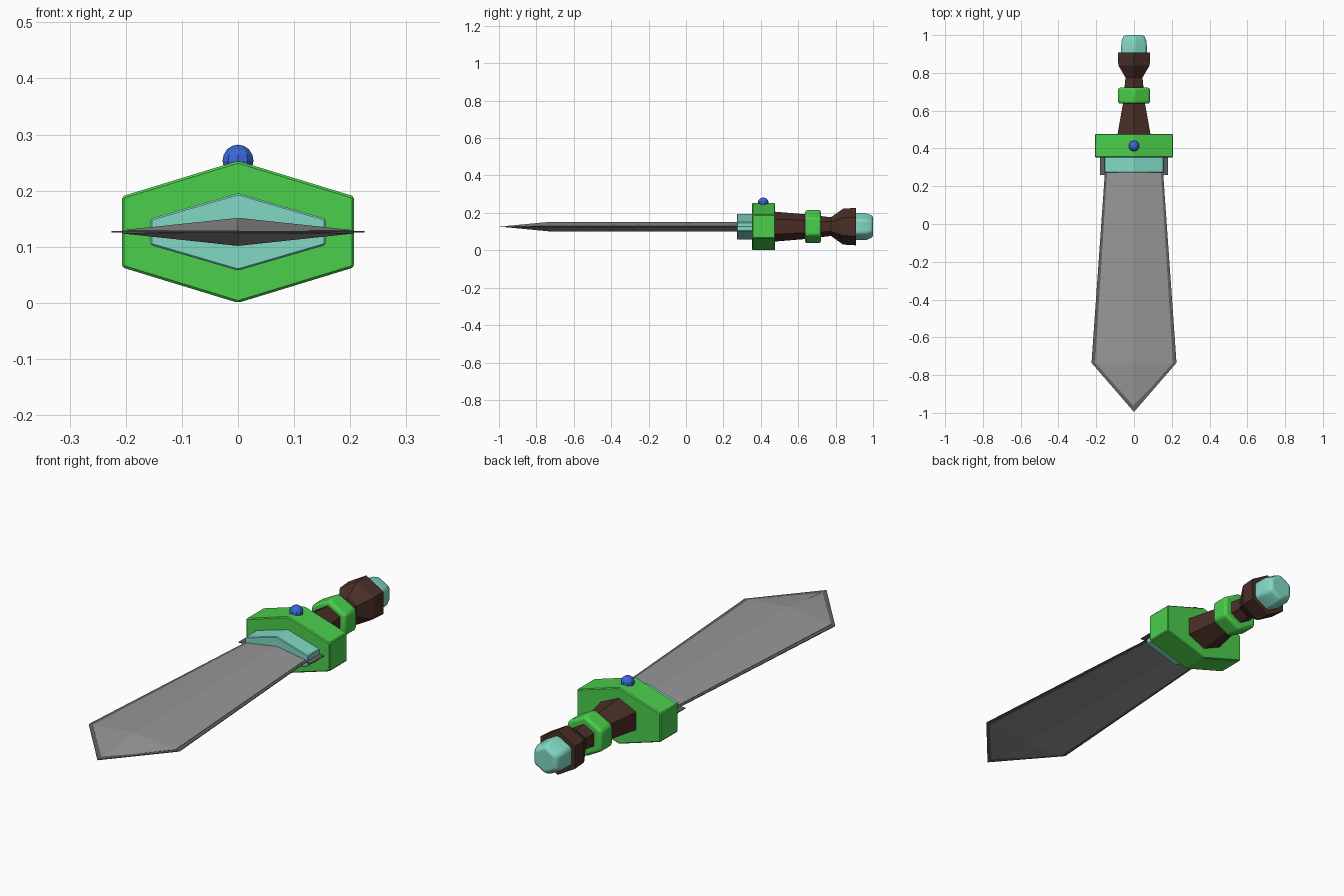
import bpy, bmesh, math

if "Cube" in bpy.data.objects:
    bpy.data.objects.remove(bpy.data.objects["Cube"], do_unlink=True)

MID = 0.1265  # height of the long axis


def material(name, rgb):
    m = bpy.data.materials.new(name)
    m.use_nodes = True
    m.diffuse_color = (*rgb, 1)
    bsdf = next(n for n in m.node_tree.nodes if n.type == 'BSDF_PRINCIPLED')
    bsdf.inputs["Base Color"].default_value = (*rgb, 1)
    return m


steel = material("steel grey", (0.31, 0.31, 0.31))
edge_steel = material("dark steel", (0.12, 0.12, 0.12))
green = material("bright green", (0.07, 0.62, 0.07))
teal = material("pale teal", (0.22, 0.69, 0.56))
brown = material("dark brown", (0.07, 0.028, 0.021))
blue = material("gem blue", (0.045, 0.13, 0.68))


def finish(name, bm, mat, bevel=0, segments=1):
    bmesh.ops.recalc_face_normals(bm, faces=bm.faces)
    me = bpy.data.meshes.new(name)
    bm.to_mesh(me)
    bm.free()
    me.materials.append(mat)
    ob = bpy.data.objects.new(name, me)
    bpy.context.collection.objects.link(ob)
    if bevel:
        mod = ob.modifiers.new("soft edges", 'BEVEL')
        mod.width, mod.segments = bevel, segments
        mod.limit_method = 'ANGLE'
        mod.angle_limit = math.radians(25)
    if segments > 1:
        bpy.ops.object.select_all(action='DESELECT')
        ob.select_set(True)
        bpy.context.view_layer.objects.active = ob
        bpy.ops.object.shade_smooth_by_angle(angle=math.radians(35))
    return ob


def hex_loft(name, stations, mat, side=0.5, **kw):
    """Six-sided sections (y, half width, half height) joined along y."""
    bm = bmesh.new()
    rings = []
    for y, w, h in stations:
        s = h * side
        section = [(0, h), (w, s), (w, -s), (0, -h), (-w, -s), (-w, s)]
        rings.append([bm.verts.new((x, y, MID + z)) for x, z in section])
    for a, b in zip(rings, rings[1:]):
        for i in range(6):
            j = (i + 1) % 6
            bm.faces.new((a[i], a[j], b[j], b[i]))
    bm.faces.new(rings[0])
    bm.faces.new(rings[-1])
    return finish(name, bm, mat, **kw)


# Thin cutting edge with a wider shoulder at the guard
half = [(0.18, 0.37), (0.18, 0.26), (0.155, 0.26), (0.225, -0.735)]
outline = half + [(0, -0.995)] + [(-x, y) for x, y in reversed(half)]
bm = bmesh.new()
plate = bm.faces.new([bm.verts.new((x, y, MID - 0.0015)) for x, y in outline])
top = bmesh.ops.extrude_face_region(bm, geom=[plate])["geom"]
bmesh.ops.translate(bm, vec=(0, 0, 0.003),
                    verts=[v for v in top if isinstance(v, bmesh.types.BMVert)])
finish("blade_edge", bm, edge_steel)

# Ridged blade body
hex_loft("blade_body", [(0.36, 0.137, 0.025), (-0.735, 0.206, 0.025),
                        (-0.965, 0.002, 0.003)], steel, side=0.12)

# Collar and guard
hex_loft("blade_collar", [(0.272, 0.156, 0.069), (0.37, 0.156, 0.069)],
         teal, side=0.34, bevel=0.003)
hex_loft("guard", [(0.353, 0.207, MID), (0.477, 0.207, MID)],
         green, bevel=0.004)

# Grip, ring and pommel
hex_loft("grip", [(0.46, 0.09, 0.081), (0.64, 0.058, 0.066),
                  (0.725, 0.05, 0.056), (0.775, 0.045, 0.05),
                  (0.84, 0.083, 0.096), (0.908, 0.086, 0.1)], brown)
hex_loft("grip_ring", [(0.637, 0.085, 0.092), (0.722, 0.085, 0.092)],
         green, bevel=0.013, segments=3)
hex_loft("pommel", [(0.89, 0.069, 0.077), (0.965, 0.067, 0.075),
                    (1.0, 0.054, 0.06)], teal, bevel=0.012, segments=3)

# Gem on top of the guard
bm = bmesh.new()
bmesh.ops.create_uvsphere(bm, u_segments=10, v_segments=8, radius=0.029)
bmesh.ops.translate(bm, vec=(0, 0.413, 0.253), verts=bm.verts)
finish("guard_gem", bm, blue)
